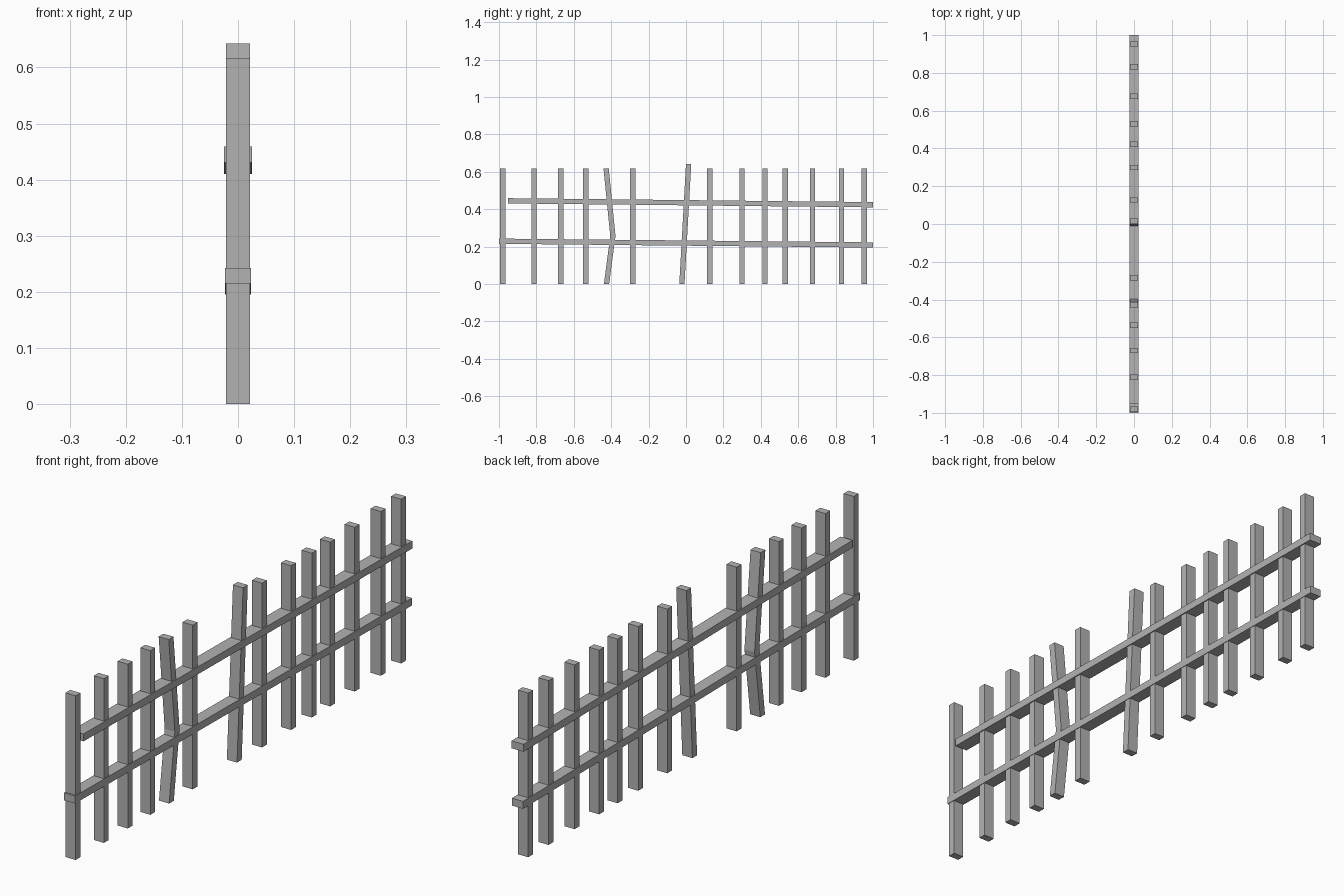
import bpy
import bmesh
from mathutils import Vector

cube = bpy.data.objects.get("Cube")
if cube:
    bpy.data.objects.remove(cube, do_unlink=True)

grey = bpy.data.materials.new("weathered grey")
grey.use_nodes = True
colour = (0.45, 0.45, 0.45, 1)
grey.diffuse_color = colour
grey.node_tree.nodes["Principled BSDF"].inputs["Base Color"].default_value = colour


def beam(name, path, offset, half_x):
    """Square bar through (y, z) points; offset is half its side-on thickness."""
    bm = bmesh.new()
    rings = []
    for y, z in path:
        centre, off = Vector((0, y, z)), Vector((0, *offset))
        side = Vector((half_x, 0, 0))
        corners = (centre - side - off, centre + side - off,
                   centre + side + off, centre - side + off)
        rings.append([bm.verts.new(c) for c in corners])
    for a, b in zip(rings, rings[1:]):
        for i in range(4):
            j = (i + 1) % 4
            bm.faces.new((a[i], a[j], b[j], b[i]))
    bm.faces.new(rings[0][::-1])
    bm.faces.new(rings[-1])
    bmesh.ops.recalc_face_normals(bm, faces=bm.faces)
    mesh = bpy.data.meshes.new(name)
    bm.to_mesh(mesh)
    bm.free()
    mesh.materials.append(grey)
    obj = bpy.data.objects.new(name, mesh)
    bpy.context.collection.objects.link(obj)
    return obj


TOP = 0.617
PICKET = (0.014, 0)     # half thickness along the fence
RAIL = (0, 0.014)       # half thickness upwards

# Upright pickets, unevenly spaced
for n, y in enumerate((-0.98, -0.812, -0.67, -0.536, -0.285, 0.127, 0.299,
                       0.422, 0.531, 0.677, 0.832, 0.953)):
    beam(f"picket_{n + 1}", [(y, 0), (y, TOP)], PICKET, 0.021)

# Broken picket bent at the middle, and a leaning picket
beam("bent_picket", [(-0.425, 0), (-0.391, 0.257), (-0.427, TOP)], PICKET, 0.021)
beam("leaning_picket", [(-0.022, 0), (0.014, 0.643)], PICKET, 0.021)

# Rails sloping gently down towards the back
beam("lower_rail", [(-1, 0.229), (1, 0.209)], RAIL, 0.023)
beam("upper_rail", [(-0.953, 0.445), (1, 0.424)], RAIL, 0.025)
